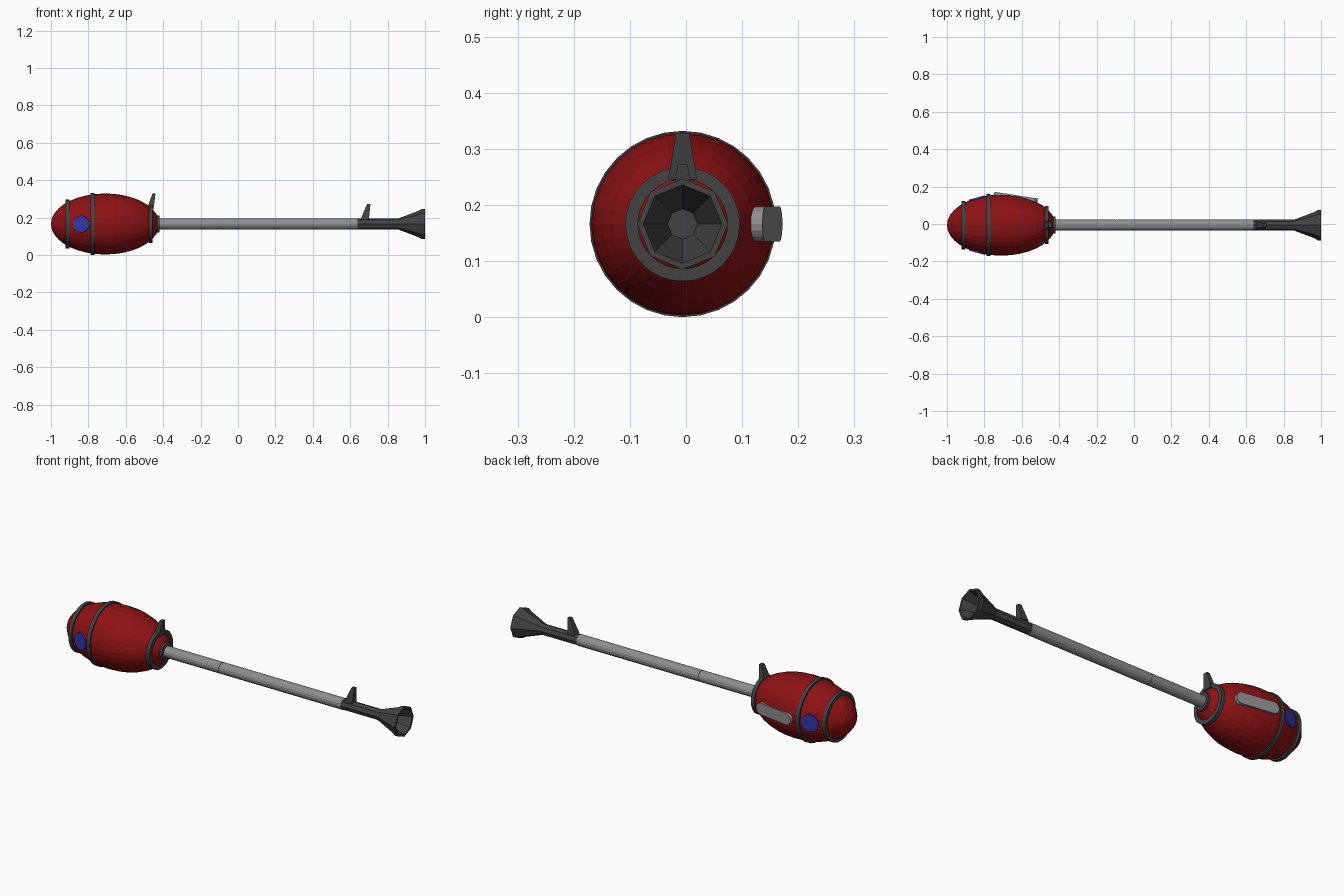
import bpy, bmesh, math
from mathutils import Matrix, Vector

if "Cube" in bpy.data.objects:
    bpy.data.objects.remove(bpy.data.objects["Cube"])

CY, CZ = -0.006, 0.166          # long axis of the model


def material(name, rgb):
    m = bpy.data.materials.new(name)
    m.diffuse_color = (*rgb, 1)
    m.use_nodes = True
    m.node_tree.nodes["Principled BSDF"].inputs["Base Color"].default_value = m.diffuse_color
    return m


RED = material("dark red", (0.27, 0.006, 0.007))
DARK = material("charcoal", (0.055, 0.055, 0.055))
GREY = material("mid grey", (0.27, 0.27, 0.27))
BLUE = material("blue", (0.035, 0.035, 0.38))


def finish(name, bm, mat):
    bmesh.ops.remove_doubles(bm, verts=bm.verts, dist=1e-5)
    bmesh.ops.recalc_face_normals(bm, faces=bm.faces)
    me = bpy.data.meshes.new(name)
    bm.to_mesh(me)
    bm.free()
    me.materials.append(mat)
    ob = bpy.data.objects.new(name, me)
    bpy.context.collection.objects.link(ob)
    return ob


def revolve(name, profile, sides, mat, closed=False):
    """Turn (x, radius) points about the long axis."""
    bm = bmesh.new()
    rings = []
    for i in range(sides):
        a = 2 * math.pi * i / sides
        rings.append([bm.verts.new((x, CY + r * math.sin(a), CZ + r * math.cos(a)))
                      for x, r in profile])
    n = len(profile)
    for i in range(sides):
        p, q = rings[i], rings[(i + 1) % sides]
        for j in range(n if closed else n - 1):
            k = (j + 1) % n
            bm.faces.new((p[j], p[k], q[k], q[j]))
    return finish(name, bm, mat)


def extrude_outline(name, points, depth, mat, matrix):
    """Prism from a local XY outline, extruded down from local z = 0."""
    bm = bmesh.new()
    face = bm.faces.new([bm.verts.new((x, y, 0)) for x, y in points])
    ext = bmesh.ops.extrude_face_region(bm, geom=[face])
    verts = [v for v in ext["geom"] if isinstance(v, bmesh.types.BMVert)]
    bmesh.ops.translate(bm, verts=verts, vec=(0, 0, -depth))
    bm.transform(matrix)
    return finish(name, bm, mat)


def side_frame(x, y, tilt, side):
    """Local z points out of the body side, local x along the body."""
    z = Vector((math.sin(tilt), side * math.cos(tilt), 0))
    xa = Vector((math.cos(tilt), -side * math.sin(tilt), 0))
    ya = z.cross(xa)
    m = Matrix((xa, ya, z)).transposed().to_4x4()
    m.translation = (x, y, CZ)
    return m


# Egg-shaped body
BX, BA, BR = -0.71, 0.29, 0.163
body = [(BX - BA * math.cos(math.pi * i / 18), BR * math.sin(math.pi * i / 18))
        for i in range(19)]
revolve("body", body, 32, RED)

# Bands round the body and the collar at the pipe
for name, x0, x1, r_in, r_out in (
        ("tip_band", -0.921, -0.902, 0.105, 0.130),
        ("middle_band", -0.788, -0.768, 0.145, 0.166),
        ("rear_band", -0.476, -0.456, 0.080, 0.102),
        ("pipe_collar", -0.445, -0.42, 0.020, 0.046)):
    revolve(name, [(x0, r_in), (x0, r_out), (x1, r_out), (x1, r_in)], 32, DARK, True)

# Pipe in two lengths with a fine seam
for name, x0, x1 in (("pipe_rear", -0.45, -0.092), ("pipe_front", -0.088, 0.64)):
    revolve(name, [(x0, 0), (x0, 0.03), (x1, 0.03), (x1, 0)], 16, GREY)
revolve("pipe_seam", [(-0.1, 0.028), (-0.08, 0.028)], 16, GREY)

# Muzzle with a hollow eight-sided flare
revolve("muzzle", [(0.638, 0), (0.638, 0.029), (0.855, 0.029), (0.965, 0.07),
                   (0.982, 0.081), (1.0, 0.081), (1.0, 0.07),
                   (0.88, 0.027), (0.88, 0)], 8, DARK)


def sight(name, base_x, top_x, z0, z1, w0, w1):
    """Tapered fin standing on the axis."""
    bm = bmesh.new()
    low = [bm.verts.new((x, CY + s * w0, z0)) for x, s in
           zip((base_x[0], base_x[1], base_x[1], base_x[0]), (-1, -1, 1, 1))]
    top = [bm.verts.new((x, CY + s * w1, z1)) for x, s in
           zip((top_x[0], top_x[1], top_x[1], top_x[0]), (-1, -1, 1, 1))]
    bm.faces.new(low)
    bm.faces.new(top)
    for i in range(4):
        j = (i + 1) % 4
        bm.faces.new((low[i], low[j], top[j], top[i]))
    finish(name, bm, DARK)


sight("rear_sight", (-0.487, -0.452), (-0.458, -0.441), 0.245, 0.328, 0.026, 0.012)
sight("front_sight", (0.655, 0.70), (0.69, 0.708), 0.19, 0.272, 0.02, 0.009)

# Round blue spots on both sides
disc = [(0.045 * math.cos(math.pi * i / 12), 0.045 * math.sin(math.pi * i / 12))
        for i in range(24)]
for side, label in ((-1, "front"), (1, "back")):
    extrude_outline(label + "_spot", disc, 0.0095, BLUE,
                    side_frame(-0.84, CY + side * 0.1475, -math.radians(15.6), side))

# Rounded bar on the back side
R, H = 0.031, 0.086
slot = []
for cx, start in ((H, -90), (-H, 90)):
    for i in range(9):
        a = math.radians(start + 180 * i / 8)
        slot.append((cx + R * math.cos(a), R * math.sin(a)))
extrude_outline("side_bar", slot, 0.027, GREY,
                side_frame(-0.63, 0.154, math.radians(8.8), 1))
